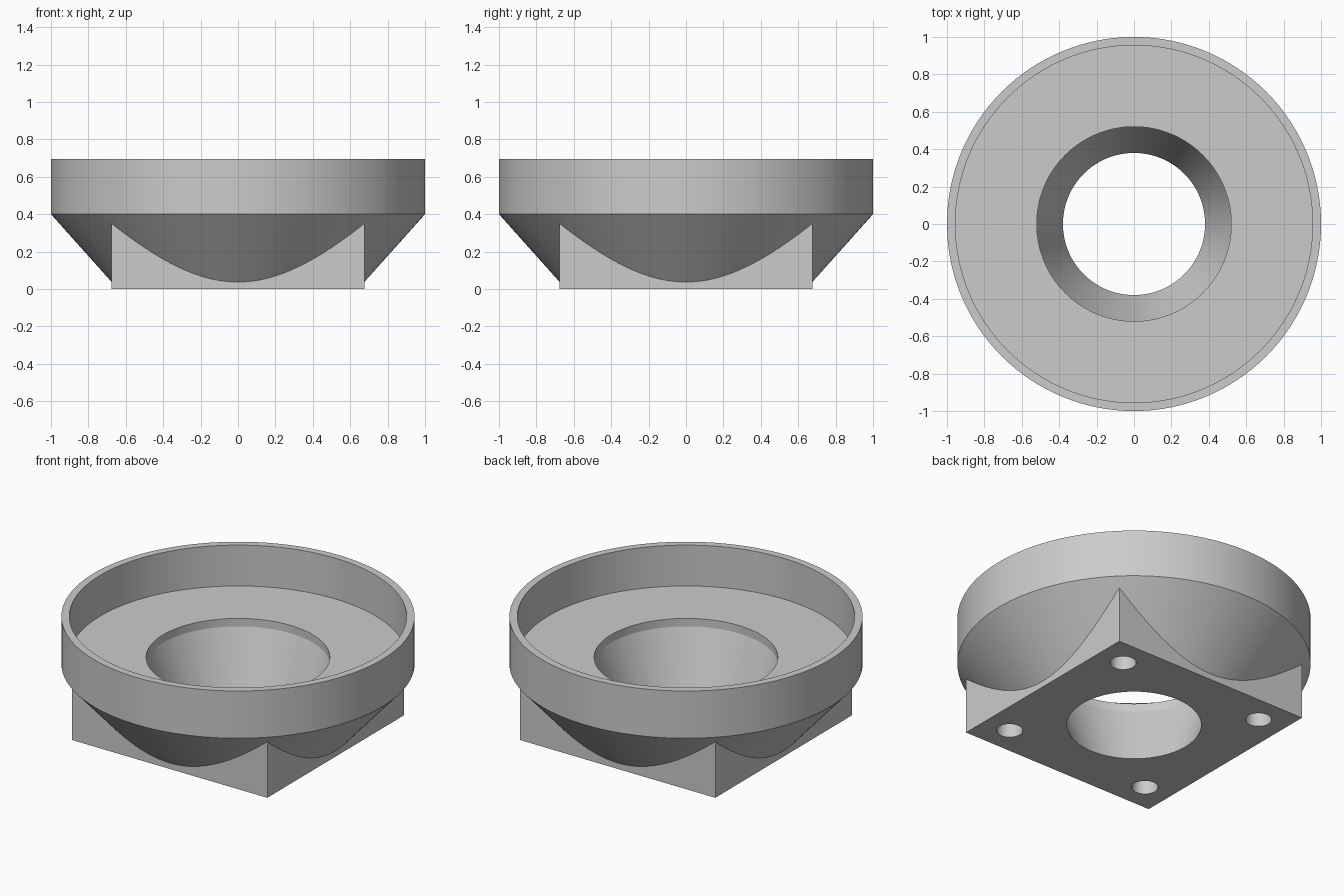
import bpy, bmesh, math

SEGMENTS = 128

cube = bpy.data.objects.get("Cube")
if cube:
    bpy.data.objects.remove(cube, do_unlink=True)

grey = bpy.data.materials.new("light_grey")
grey.use_nodes = True
grey.diffuse_color = (0.6, 0.6, 0.6, 1)
grey.node_tree.nodes["Principled BSDF"].inputs["Base Color"].default_value = grey.diffuse_color


def finish(name, bm):
    bmesh.ops.recalc_face_normals(bm, faces=bm.faces)
    mesh = bpy.data.meshes.new(name)
    bm.to_mesh(mesh)
    bm.free()
    mesh.materials.append(grey)
    obj = bpy.data.objects.new(name, mesh)
    bpy.context.collection.objects.link(obj)
    return obj


def turned(name, profile, centre=(0, 0)):
    """Solid of revolution from (radius, height) pairs, capped at both ends."""
    bm = bmesh.new()
    rings = []
    for r, z in profile:
        angles = [2 * math.pi * i / SEGMENTS for i in range(SEGMENTS)]
        rings.append([bm.verts.new((centre[0] + r * math.cos(a),
                                    centre[1] + r * math.sin(a), z)) for a in angles])
    for low, high in zip(rings, rings[1:]):
        for i in range(SEGMENTS):
            j = (i + 1) % SEGMENTS
            bm.faces.new((low[i], low[j], high[j], high[i]))
    bm.faces.new(rings[0])
    bm.faces.new(rings[-1])
    return finish(name, bm)


def combine(target, other, operation):
    mod = target.modifiers.new(operation.lower(), "BOOLEAN")
    mod.operation = operation
    mod.solver = "EXACT"
    mod.object = other
    bpy.context.view_layer.objects.active = target
    bpy.ops.object.modifier_apply(modifier=mod.name)
    bpy.data.objects.remove(other, do_unlink=True)


# Round cup with a conical underside
cup = turned("flanged_cup", [(0.642, 0), (1, 0.4), (1, 0.695)])

# Square mounting base
bm = bmesh.new()
bmesh.ops.create_cube(bm, size=1)
for v in bm.verts:
    v.co = (v.co.x * 1.35, v.co.y * 1.35, (v.co.z + 0.5) * 0.42)
combine(cup, finish("square_base", bm), "UNION")

# Shallow recess inside the rim
combine(cup, turned("recess", [(0.955, 0.44), (0.955, 0.8)]), "DIFFERENCE")

# Tapered bore with a short straight lip
taper = 0.14 / 0.39
bore = [(0.38 - 0.1 * taper, -0.1), (0.52, 0.39), (0.52, 0.6)]
combine(cup, turned("bore", bore), "DIFFERENCE")

# Blind screw holes in the base corners
for x in (-0.5, 0.5):
    for y in (-0.5, 0.5):
        hole = turned("screw_hole", [(0.074, -0.1), (0.074, 0.25)], (x, y))
        combine(cup, hole, "DIFFERENCE")

# Smooth round walls, crisp edges
bpy.ops.object.select_all(action="DESELECT")
cup.select_set(True)
bpy.context.view_layer.objects.active = cup
bpy.ops.object.shade_smooth_by_angle(angle=math.radians(15))
